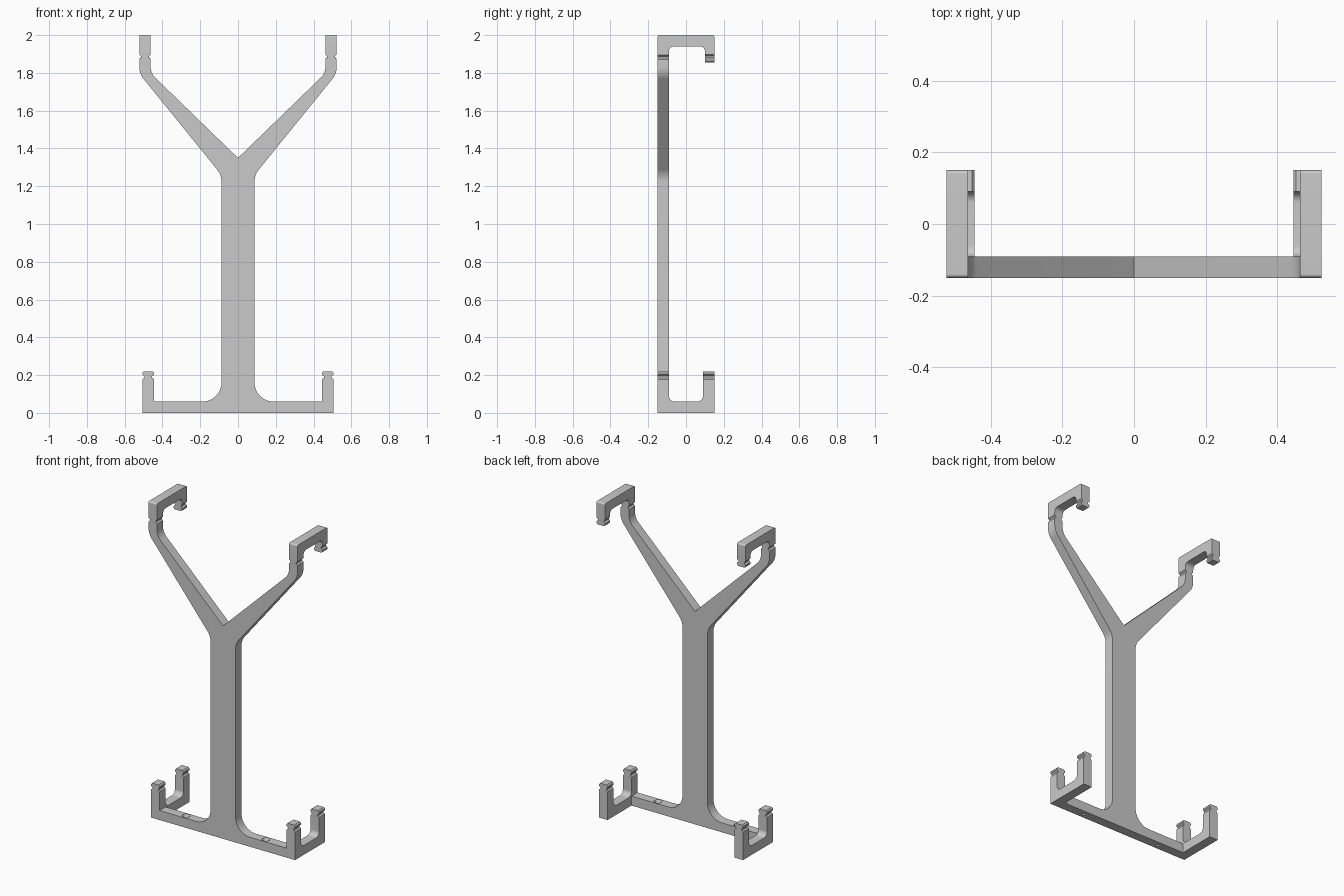
import bpy
import bmesh
from math import tan, radians
from mathutils import Vector

if "Cube" in bpy.data.objects:
    bpy.data.objects.remove(bpy.data.objects["Cube"])

grey = bpy.data.materials.new("plain_grey")
grey.use_nodes = True
grey.diffuse_color = (0.59, 0.59, 0.59, 1)
grey.node_tree.nodes["Principled BSDF"].inputs["Base Color"].default_value = grey.diffuse_color

FRONT, INNER, BACK = -0.15, -0.09, 0.15   # depth planes
T = 0.06                                  # stock thickness
LOW_X, HIGH_X = 0.475, 0.4925             # centres of lower and upper clips


def rounded(points, steps=8):
    """Outline from (a, b) corners; a third value rounds that corner."""
    out = []
    for i, p in enumerate(points):
        c = Vector(p[:2])
        if len(p) == 2:
            out.append(c)
            continue
        u = (Vector(points[i - 1][:2]) - c).normalized()
        v = (Vector(points[(i + 1) % len(points)][:2]) - c).normalized()
        reach = p[2] / tan(u.angle(v) / 2)
        centre = c + (u + v).normalized() * (p[2] ** 2 + reach ** 2) ** 0.5
        a, b = c + u * reach - centre, c + v * reach - centre
        for k in range(steps + 1):
            out.append(centre + a.lerp(b, k / steps).normalized() * p[2])
    return out


def extrude(name, outline, lo, hi, axis):
    """Prism of an outline: xz along y, or yz along x."""
    bm = bmesh.new()
    place = (lambda p: (p[0], lo, p[1])) if axis == "y" else (lambda p: (lo, p[0], p[1]))
    face = bm.faces.new([bm.verts.new(place(p)) for p in outline])
    geo = bmesh.ops.extrude_face_region(bm, geom=[face])["geom"]
    move = (0, hi - lo, 0) if axis == "y" else (hi - lo, 0, 0)
    bmesh.ops.translate(bm, vec=move, verts=[g for g in geo if isinstance(g, bmesh.types.BMVert)])
    # Close the starting side if the extrusion consumed its face
    open_edges = [e for e in bm.edges if e.is_boundary]
    if open_edges:
        bmesh.ops.contextual_create(bm, geom=open_edges)
    bmesh.ops.recalc_face_normals(bm, faces=bm.faces)
    mesh = bpy.data.meshes.new(name)
    bm.to_mesh(mesh)
    bm.free()
    ob = bpy.data.objects.new(name, mesh)
    bpy.context.collection.objects.link(ob)
    mesh.materials.append(grey)
    return ob


def smooth(ob):
    bpy.ops.object.select_all(action="DESELECT")
    ob.select_set(True)
    bpy.context.view_layer.objects.active = ob
    bpy.ops.object.shade_smooth_by_angle(angle=radians(30))


# Half width and height of the notched snap head, from its shoulder up
HEAD = [(0.03, 0), (0.021, 0.008), (0.021, 0.016), (0.03, 0.024), (0.03, 0.034), (0.023, 0.042)]


def head(cx, z, up=1):
    right = [(cx + w, z + up * h) for w, h in HEAD]
    left = [(cx - w, z + up * h) for w, h in reversed(HEAD)]
    return right + left


def groove(cx, z, side):
    return [(cx + side * w, z + h) for w, h in HEAD[:4]]


# Flat Y-shaped frame with the front posts and arms
half = [(0.505, 0)]
half += head(LOW_X, 0.178)
half += [(0.445, T), (0.0875, T, 0.1), (0.0875, 1.26, 0.1), (0.5225, 1.796, 0.1)]
half += groove(HIGH_X, 1.872, 1) + groove(HIGH_X, 1.872, -1)[::-1]
half += [(0.4625, 1.798, 0.08), (0, 1.35)]
half = rounded(half)
outline = half + [Vector((-p.x, p.y)) for p in reversed(half[:-1])]
frame = extrude("frame", outline, FRONT, INNER, "y")

# Countersunk screw holes in the base bar
for x in (-0.28, 0.28):
    for r1, r2, z, depth in ((0.01, 0.01, 0.03, 0.1), (0.01, 0.026, 0.05, 0.03)):
        bpy.ops.mesh.primitive_cone_add(vertices=24, radius1=r1, radius2=r2, depth=depth,
                                        location=(x, (FRONT + INNER) / 2, z))
        cutter = bpy.context.object
        cutter.hide_render = True
        cut = frame.modifiers.new("hole", "BOOLEAN")
        cut.operation = "DIFFERENCE"
        cut.object = cutter
        bpy.context.view_layer.objects.active = frame
        bpy.ops.object.modifier_apply(modifier=cut.name)
        bpy.data.objects.remove(cutter)
smooth(frame)

# Lower cradles: rail running back from the frame, up into the rear post
cradle = rounded([(INNER, 0), (BACK, 0), (BACK, 0.178), (0.09, 0.178), (0.09, T, 0.03),
                  (INNER, T, 0.03), (INNER, 0.1)])
# Upper hooks: over the top and down at the back
hook = rounded([(FRONT, 1.896), (FRONT, 2, 0.01), (BACK, 2, 0.01), (BACK, 1.898), (0.1, 1.898),
                (0.1, 1.94, 0.025), (INNER, 1.94, 0.025), (INNER, 1.896)])

for side, s in (("left", 1), ("right", -1)):
    low, high = s * LOW_X, s * HIGH_X
    smooth(extrude(side + "_lower_cradle", cradle, low - T / 2, low + T / 2, "x"))
    extrude(side + "_rear_post_head", head(low, 0.178), 0.09, BACK, "y")
    smooth(extrude(side + "_upper_hook", hook, high - T / 2, high + T / 2, "x"))
    extrude(side + "_hook_tip", head(high, 1.898, -1), 0.1, BACK, "y")
